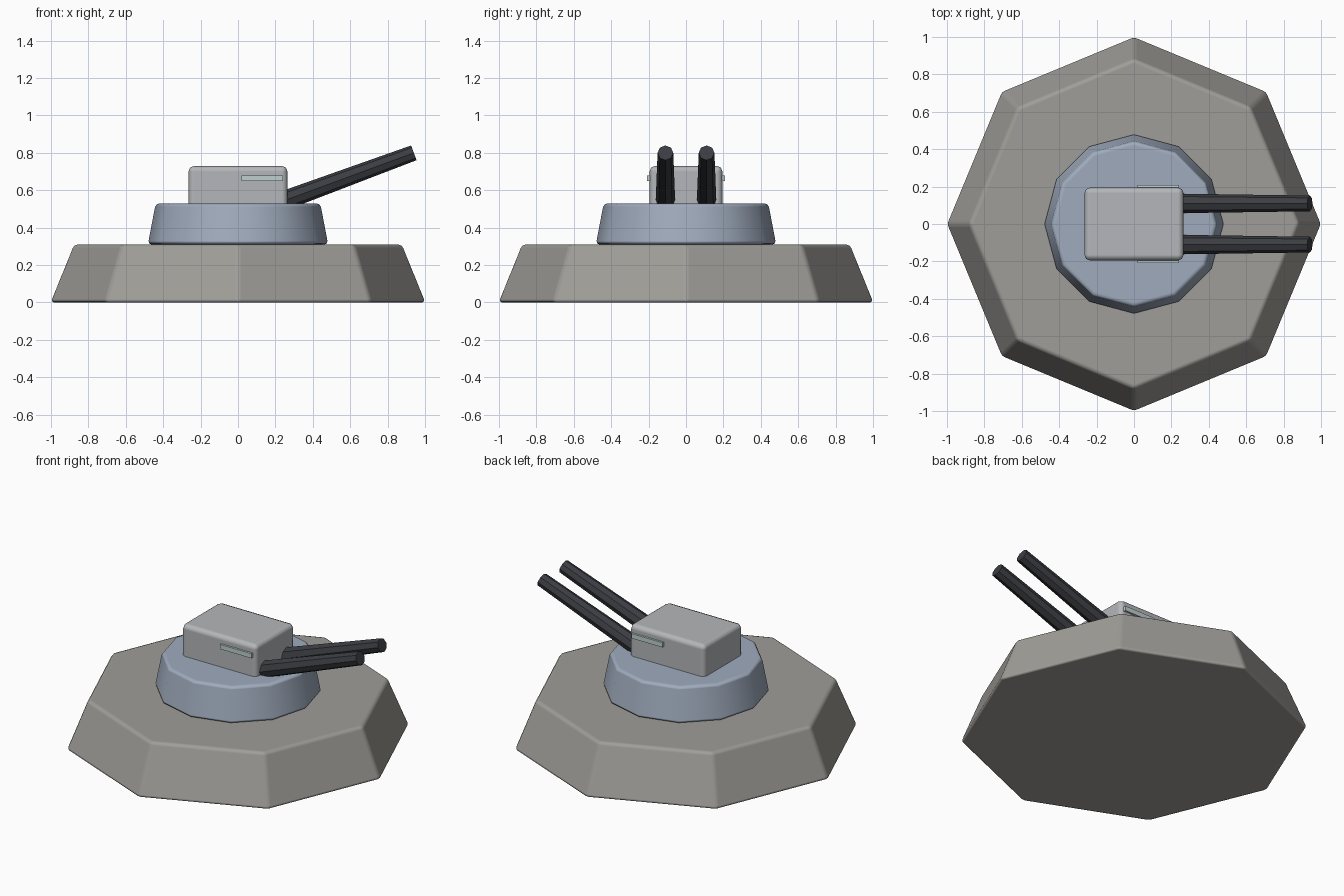
import bpy
import math
from mathutils import Vector

if "Cube" in bpy.data.objects:
    bpy.data.objects.remove(bpy.data.objects["Cube"])


def material(name, rgb):
    m = bpy.data.materials.new(name)
    m.diffuse_color = (*rgb, 1)
    m.use_nodes = True
    m.node_tree.nodes["Principled BSDF"].inputs["Base Color"].default_value = m.diffuse_color
    return m


CONCRETE = material("concrete", (0.35, 0.34, 0.315))
BLUE_STEEL = material("blue_steel", (0.35, 0.41, 0.51))
PALE_STEEL = material("pale_steel", (0.46, 0.47, 0.49))
GUNMETAL = material("gunmetal", (0.045, 0.047, 0.055))
GLASS = material("glass", (0.52, 0.62, 0.62))


def finish(name, mat, bevel=0.0):
    """Name, colour and optionally soften the edges of the active object."""
    ob = bpy.context.object
    ob.name = name
    ob.data.materials.append(mat)
    bpy.ops.object.transform_apply(location=False, rotation=True, scale=True)
    if bevel:
        bpy.ops.object.shade_smooth_by_angle(angle=math.radians(35))
        b = ob.modifiers.new("bevel", "BEVEL")
        b.width = bevel
        b.segments = 2
        b.limit_method = "ANGLE"
        b.angle_limit = math.radians(30)
        b.harden_normals = True
    return ob


def frustum(name, mat, sides, r1, r2, z1, z2, bevel):
    bpy.ops.mesh.primitive_cone_add(vertices=sides, radius1=r1, radius2=r2,
                                    depth=z2 - z1, location=(0, 0, (z1 + z2) / 2))
    return finish(name, mat, bevel)


def box(name, mat, lo, hi, bevel=0.0):
    lo, hi = Vector(lo), Vector(hi)
    bpy.ops.mesh.primitive_cube_add(size=1, location=(lo + hi) / 2)
    bpy.context.object.scale = hi - lo
    return finish(name, mat, bevel)


# Octagonal base and twelve-sided turntable
frustum("base", CONCRETE, 8, 1.006, 0.88, 0.0, 0.31, 0.02)
frustum("turntable", BLUE_STEEL, 12, 0.482, 0.44, 0.31, 0.53, 0.02)

# Gun house
box("gun_house", PALE_STEEL, (-0.265, -0.195, 0.48), (0.265, 0.195, 0.73), 0.03)

# Twin barrels and side vision slits
for side, s in (("right", -1), ("left", 1)):
    root = Vector((0.18, s * 0.11, 0.52))
    tip = Vector((0.94, s * 0.11, 0.80))
    axis = tip - root
    bpy.ops.mesh.primitive_cone_add(
        vertices=8, radius1=0.053, radius2=0.042, depth=axis.length,
        location=(root + tip) / 2,
        rotation=(0, math.atan2(axis.x, axis.z), 0))
    finish("barrel_" + side, GUNMETAL)
    ys = sorted((s * 0.18, s * 0.208))
    box("vision_slit_" + side, GLASS, (0.02, ys[0], 0.65), (0.24, ys[1], 0.68))
